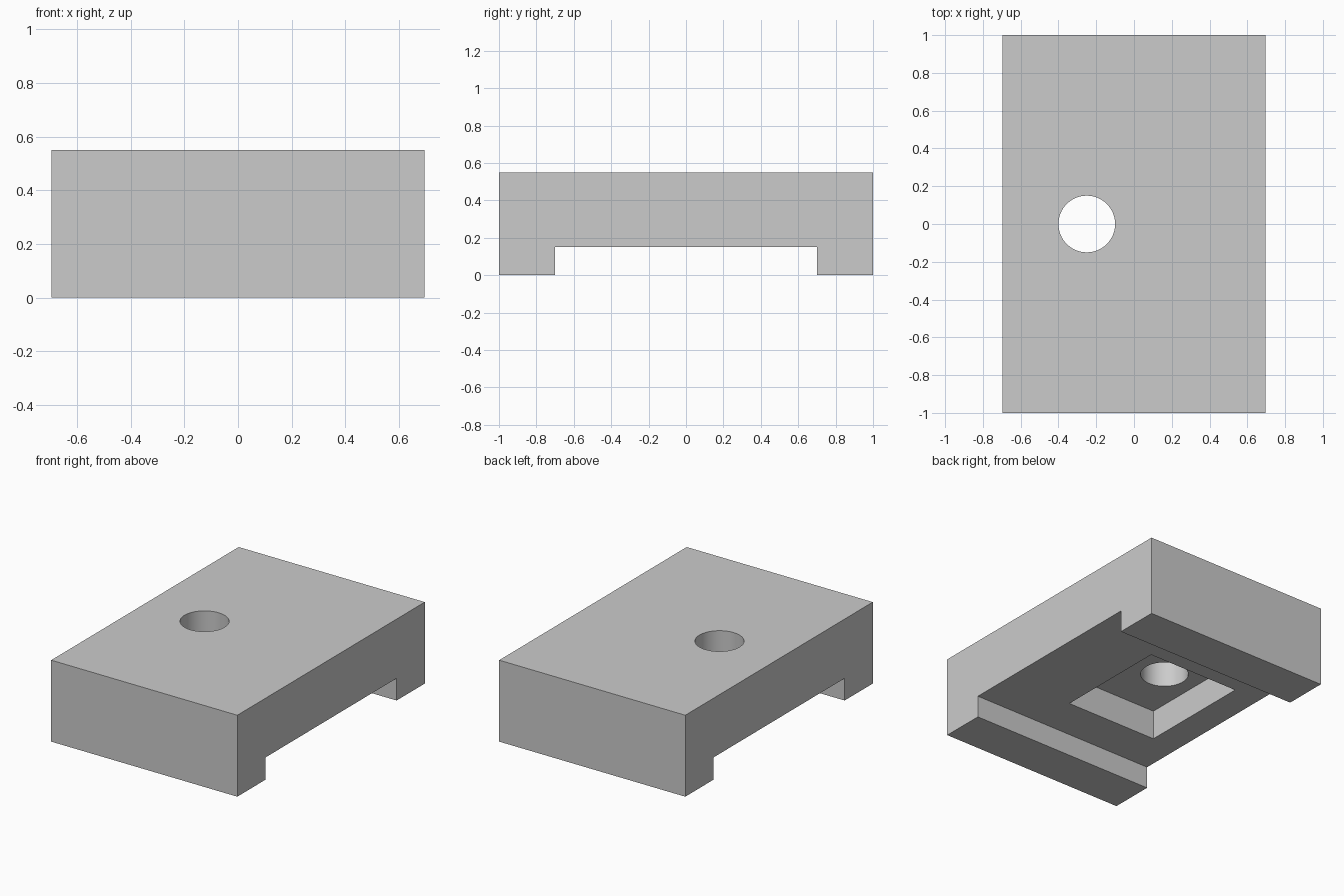
import bpy
import bmesh
from mathutils import Matrix, Vector

cube = bpy.data.objects.get("Cube")
if cube:
    bpy.data.objects.remove(cube, do_unlink=True)

WIDTH, LENGTH, HEIGHT = 1.39, 2.0, 0.55
LEG_LENGTH, LEG_HEIGHT = 0.3, 0.15
POCKET_TOP = 0.35

grey = bpy.data.materials.new("plain grey")
grey.use_nodes = True
grey.diffuse_color = (0.6, 0.6, 0.6, 1)
grey.node_tree.nodes["Principled BSDF"].inputs["Base Color"].default_value = (0.6, 0.6, 0.6, 1)


def make_object(name, bm):
    bmesh.ops.recalc_face_normals(bm, faces=bm.faces)
    mesh = bpy.data.meshes.new(name)
    bm.to_mesh(mesh)
    bm.free()
    mesh.materials.append(grey)
    obj = bpy.data.objects.new(name, mesh)
    bpy.context.collection.objects.link(obj)
    return obj


def cut(target, cutter):
    cutter.hide_render = True
    mod = target.modifiers.new(cutter.name, "BOOLEAN")
    mod.operation = "DIFFERENCE"
    mod.solver = "EXACT"
    mod.object = cutter
    bpy.context.view_layer.objects.active = target
    bpy.ops.object.modifier_apply(modifier=mod.name)
    bpy.data.objects.remove(cutter, do_unlink=True)


# Bridge-shaped block: side profile extruded across the width
end, inner = LENGTH / 2, LENGTH / 2 - LEG_LENGTH
profile = [(-end, 0), (-inner, 0), (-inner, LEG_HEIGHT), (inner, LEG_HEIGHT),
           (inner, 0), (end, 0), (end, HEIGHT), (-end, HEIGHT)]
bm = bmesh.new()
side = bm.faces.new([bm.verts.new((-WIDTH / 2, y, z)) for y, z in profile])
extruded = bmesh.ops.extrude_face_region(bm, geom=[side])["geom"]
bmesh.ops.translate(bm, vec=Vector((WIDTH, 0, 0)),
                    verts=[v for v in extruded if isinstance(v, bmesh.types.BMVert)])
block = make_object("bridge_block", bm)

# Rectangular pocket in the underside
bm = bmesh.new()
bmesh.ops.create_cube(bm, size=1, matrix=Matrix.Translation((-0.15, 0, POCKET_TOP / 2))
                      @ Matrix.Diagonal((0.69, 0.8, POCKET_TOP, 1)))
cut(block, make_object("pocket_cutter", bm))

# Round hole through the top, opening into the pocket
bm = bmesh.new()
bmesh.ops.create_cone(bm, cap_ends=True, segments=64, radius1=0.15, radius2=0.15, depth=1,
                      matrix=Matrix.Translation((-0.25, 0, 0.5)))
cut(block, make_object("hole_cutter", bm))

# Smooth hole wall, crisp edges elsewhere
bpy.ops.object.select_all(action="DESELECT")
block.select_set(True)
bpy.context.view_layer.objects.active = block
bpy.ops.object.shade_smooth_by_angle(angle=0.5)
